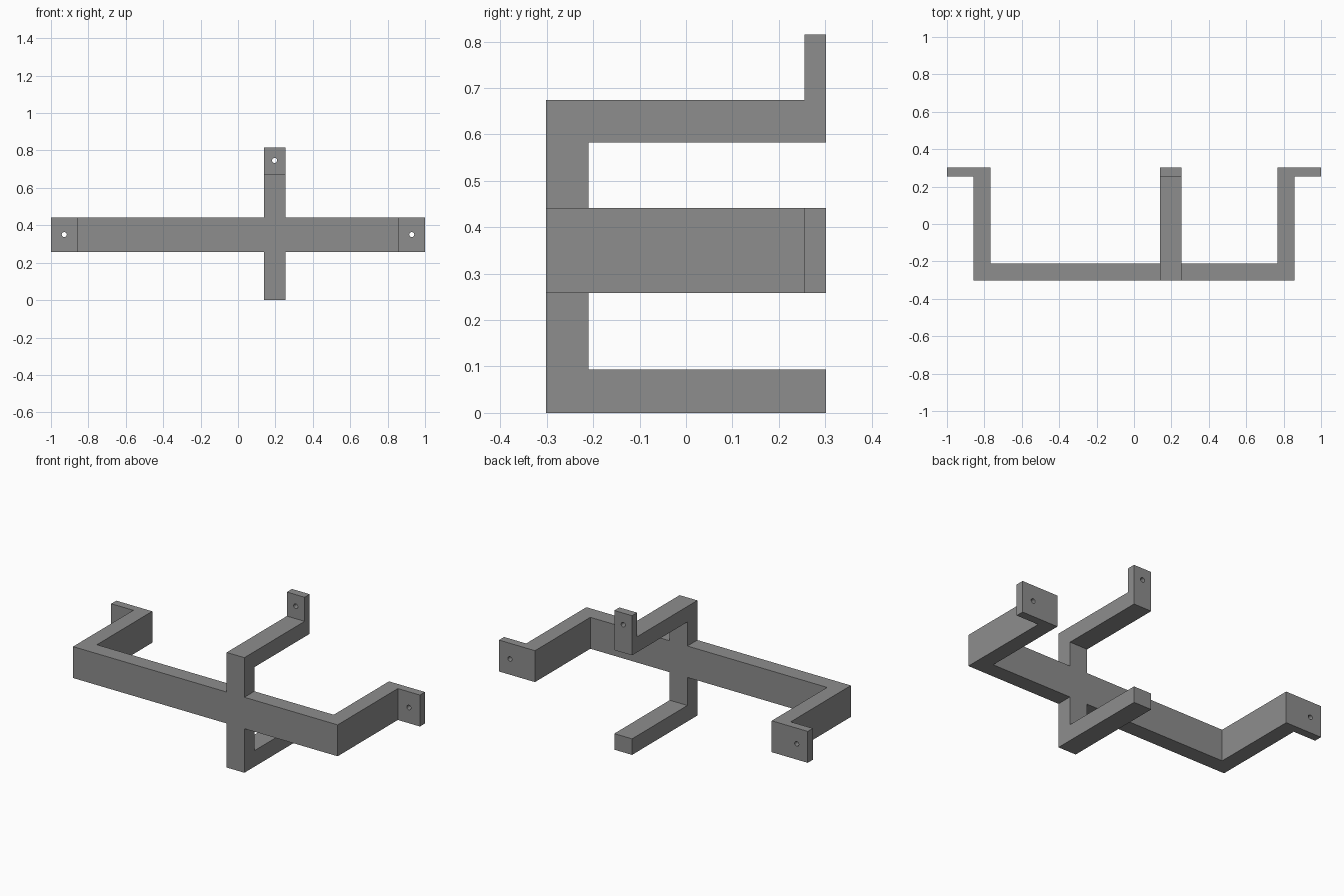
import bpy
import bmesh
import math
from mathutils import Matrix, Vector

if "Cube" in bpy.data.objects:
    bpy.data.objects.remove(bpy.data.objects["Cube"])

grey = bpy.data.materials.new("plain grey")
grey.diffuse_color = (0.27, 0.27, 0.27, 1)
grey.use_nodes = True
grey.node_tree.nodes["Principled BSDF"].inputs["Base Color"].default_value = grey.diffuse_color

BACK, FRONT, BAR, TAB = 0.302, -0.302, -0.21, 0.255


def finish(name, bm):
    bmesh.ops.recalc_face_normals(bm, faces=bm.faces[:])
    mesh = bpy.data.meshes.new(name)
    bm.to_mesh(mesh)
    bm.free()
    mesh.materials.append(grey)
    obj = bpy.data.objects.new(name, mesh)
    bpy.context.collection.objects.link(obj)
    return obj


def extrude(name, points, direction):
    bm = bmesh.new()
    face = bm.faces.new([bm.verts.new(p) for p in points])
    result = bmesh.ops.extrude_face_region(bm, geom=[face])
    verts = [v for v in result["geom"] if isinstance(v, bmesh.types.BMVert)]
    bmesh.ops.translate(bm, verts=verts, vec=Vector(direction))
    return finish(name, bm)


def boolean(target, other, operation):
    mod = target.modifiers.new(operation.lower(), 'BOOLEAN')
    mod.object = other
    mod.operation = operation
    mod.solver = 'EXACT'
    bpy.context.view_layer.objects.active = target
    bpy.ops.object.modifier_apply(modifier=mod.name)
    bpy.data.objects.remove(other)


# Wide horizontal strap: mirrored half outline with outward mounting tabs
half = [(0.767, BAR), (0.767, BACK), (1.0, BACK), (1.0, TAB),
        (0.857, TAB), (0.857, FRONT)]
outline = half + [(-x, y) for x, y in reversed(half)]
bracket = extrude("bracket", [(x, y, 0.258) for x, y in outline], (0, 0, 0.184))

# Upright strap: lower foot, upper arm and upward mounting tab
side = [(FRONT, 0), (BACK, 0), (BACK, 0.094), (BAR, 0.094), (BAR, 0.583),
        (BACK, 0.583), (BACK, 0.815), (TAB, 0.815), (TAB, 0.674), (FRONT, 0.674)]
upright = extrude("upright_strap", [(0.138, y, z) for y, z in side], (0.115, 0, 0))
boolean(bracket, upright, 'UNION')

# Screw holes through the three tabs
for x, z in [(-0.929, 0.35), (0.929, 0.35), (0.1955, 0.747)]:
    bm = bmesh.new()
    bmesh.ops.create_cone(bm, cap_ends=True, segments=24, radius1=0.0135,
                          radius2=0.0135, depth=0.12,
                          matrix=Matrix.Translation((x, 0.2785, z))
                          @ Matrix.Rotation(math.pi / 2, 4, 'X'))
    boolean(bracket, finish("hole_cutter", bm), 'DIFFERENCE')
